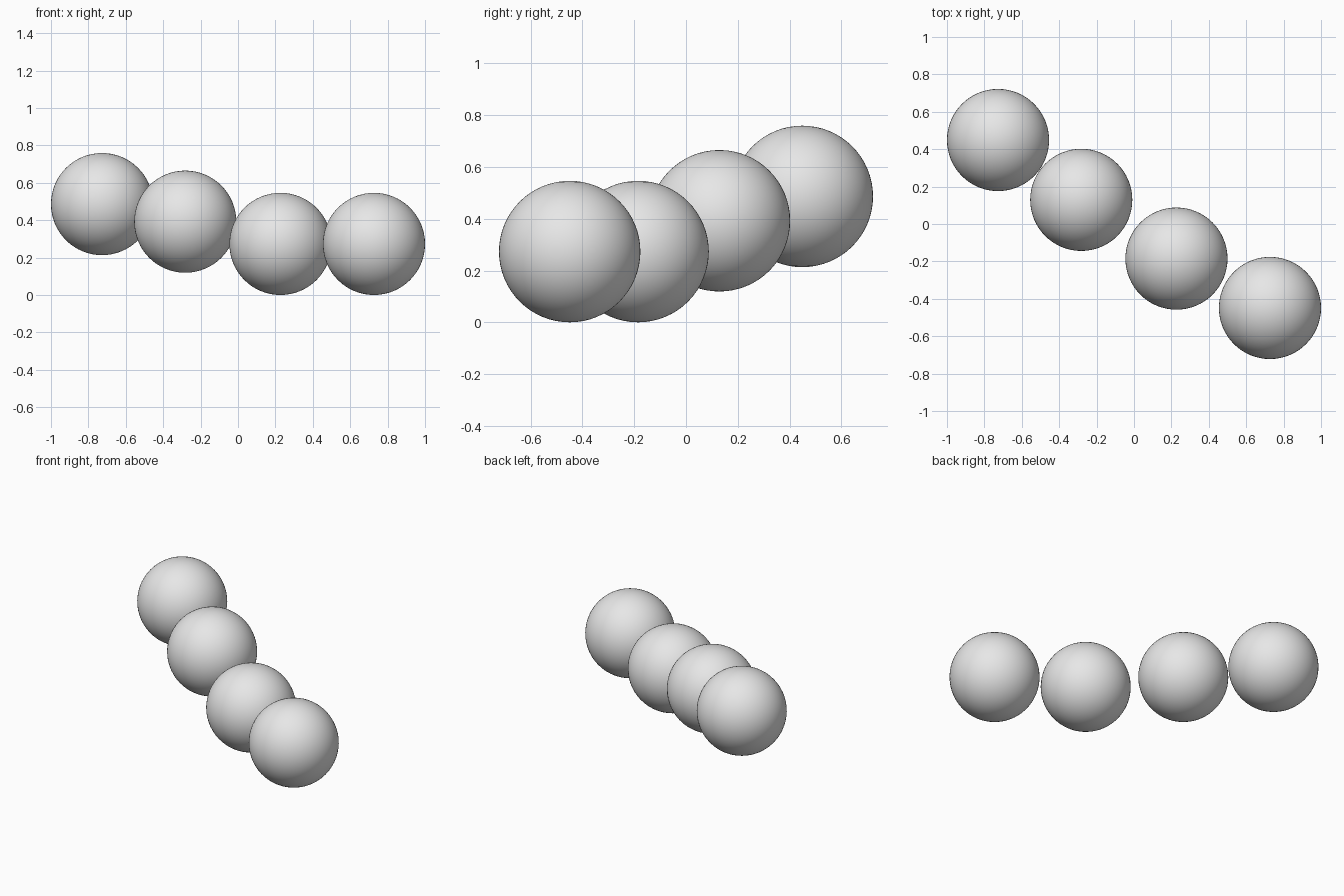
import bpy

# Remove the default cube
cube = bpy.data.objects.get("Cube")
if cube:
    bpy.data.objects.remove(cube, do_unlink=True)

RADIUS = 0.273

# Single plain grey for every ball
grey = bpy.data.materials.new("light grey")
grey.use_nodes = True
colour = (0.8, 0.8, 0.8, 1.0)
grey.diffuse_color = colour
grey.node_tree.nodes["Principled BSDF"].inputs["Base Color"].default_value = colour


def add_ball(name, centre):
    bpy.ops.mesh.primitive_uv_sphere_add(
        segments=64, ring_count=32, radius=RADIUS, location=centre)
    ball = bpy.context.object
    ball.name = name
    ball.data.materials.append(grey)
    bpy.ops.object.shade_smooth()


# Row of balls, running from the high back right to the low front left
centres = {
    "back_right_ball": (-0.727, 0.449, 0.486),
    "middle_right_ball": (-0.282, 0.129, 0.392),
    "middle_left_ball": (0.227, -0.185, RADIUS),
    "front_left_ball": (0.727, -0.449, RADIUS),
}
for name, centre in centres.items():
    add_ball(name, centre)
